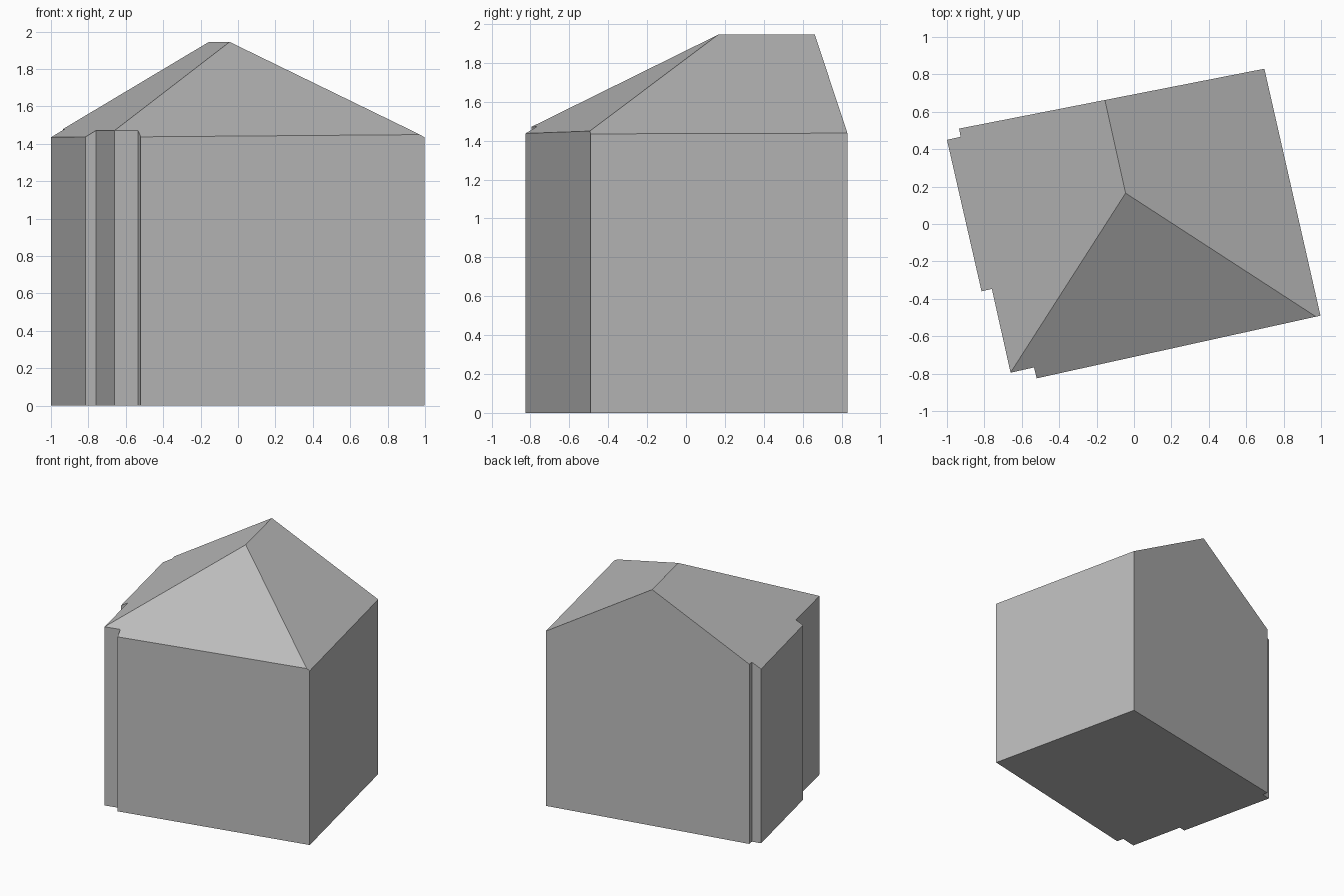
import bpy
import bmesh
from mathutils import Vector

cube = bpy.data.objects.get("Cube")
if cube:
    bpy.data.objects.remove(cube, do_unlink=True)

# One plain grey for walls and roof
grey = bpy.data.materials.new("plain grey")
grey.use_nodes = True
colour = (0.5, 0.5, 0.5, 1)
grey.diffuse_color = colour
grey.node_tree.nodes["Principled BSDF"].inputs["Base Color"].default_value = colour

# Footprint with notched corners, counter-clockwise
footprint = [(-0.52, -0.825), (0.997, -0.49), (0.697, 0.83), (-0.935, 0.51),
             (-0.927, 0.466), (-1, 0.45), (-0.815, -0.36), (-0.76, -0.347),
             (-0.66, -0.795), (-0.535, -0.767)]

# Ridge ends and eave points that define the three roof slopes
ridge_back = Vector((-0.155, 0.66, 1.945))
ridge_front = Vector((-0.045, 0.165, 1.945))
left_eave = Vector((0.997, -0.49, 1.435))
right_eave = Vector((-1, 0.45, 1.435))
hip_left = Vector((0.97, -0.495, 1.45))
hip_right = Vector((-0.66, -0.795, 1.471))
slopes = [(ridge_back, ridge_front, right_eave),
          (ridge_back, ridge_front, left_eave),
          (ridge_front, hip_left, hip_right)]

# Walls: raise the footprint into a tall prism
bm = bmesh.new()
base = bm.faces.new([bm.verts.new((x, y, 0)) for x, y in footprint])
raised = bmesh.ops.extrude_face_region(bm, geom=[base], use_keep_orig=True)
top = [v for v in raised["geom"] if isinstance(v, bmesh.types.BMVert)]
bmesh.ops.translate(bm, verts=top, vec=(0, 0, 3))
bmesh.ops.recalc_face_normals(bm, faces=bm.faces)

# Roof: slice the prism along each slope and cap the cut
for a, b, c in slopes:
    normal = (b - a).cross(c - a).normalized()
    if normal.z < 0:
        normal = -normal
    bmesh.ops.bisect_plane(bm, geom=bm.verts[:] + bm.edges[:] + bm.faces[:],
                           dist=0.0001, plane_co=a, plane_no=normal,
                           clear_outer=True)
    rim = [e for e in bm.edges if e.is_boundary]
    bmesh.ops.edgenet_fill(bm, edges=rim)

bmesh.ops.recalc_face_normals(bm, faces=bm.faces)
mesh = bpy.data.meshes.new("house_body")
bm.to_mesh(mesh)
bm.free()
mesh.materials.append(grey)
house = bpy.data.objects.new("house_body", mesh)
bpy.context.collection.objects.link(house)
